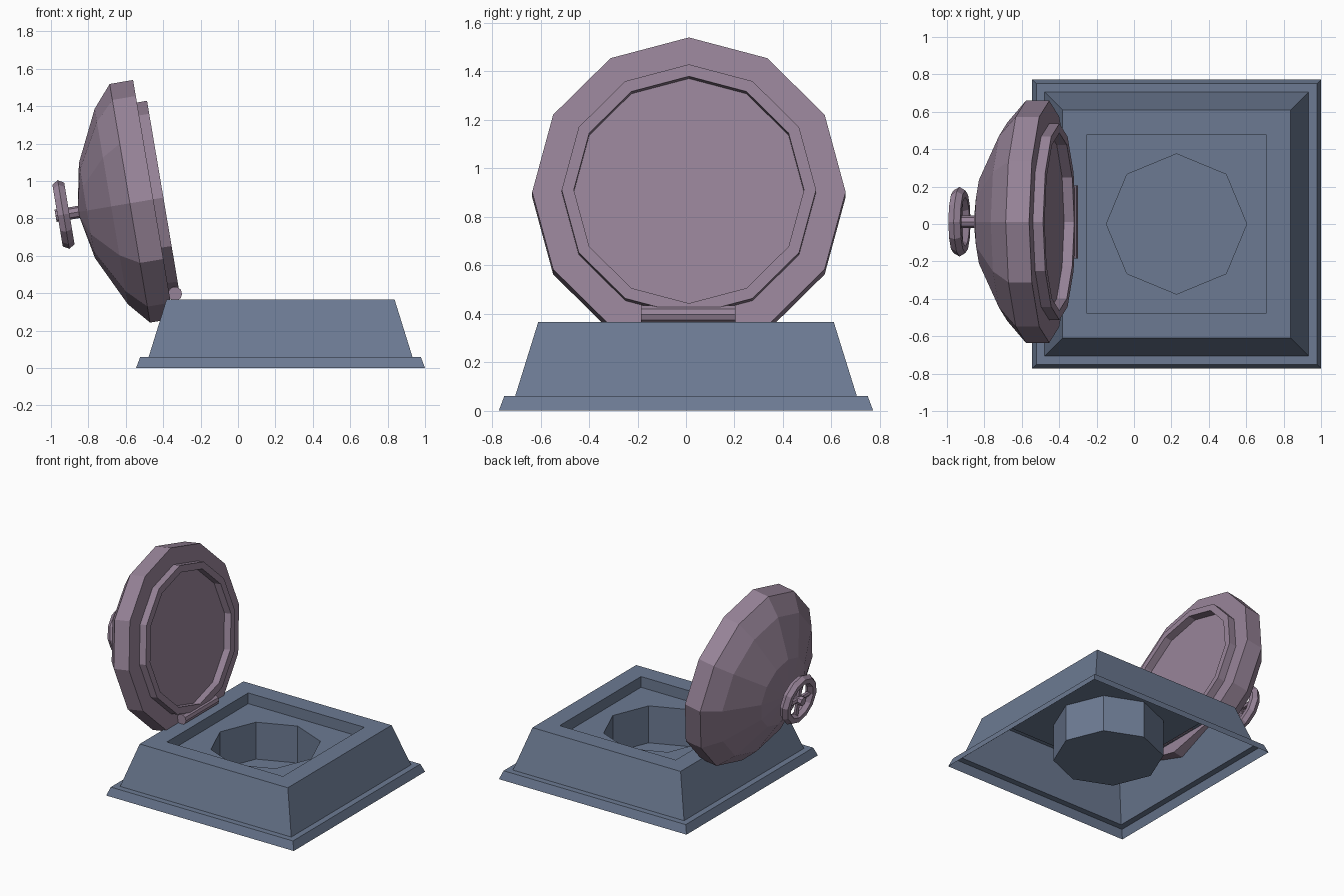
import bpy, math
from mathutils import Matrix, Vector

if "Cube" in bpy.data.objects:
    bpy.data.objects.remove(bpy.data.objects["Cube"])


def material(name, rgb):
    m = bpy.data.materials.new(name)
    m.diffuse_color = (*rgb, 1)
    m.use_nodes = True
    m.node_tree.nodes["Principled BSDF"].inputs["Base Color"].default_value = m.diffuse_color
    return m


slate = material("slate blue", (0.15, 0.195, 0.29))
mauve = material("dusty mauve", (0.31, 0.23, 0.315))


def circle(r, n):
    return [(r * math.cos(2 * math.pi * j / n), r * math.sin(2 * math.pi * j / n))
            for j in range(n)]


def square(h):
    # eight points so that it bridges cleanly to an octagon
    return [(h, 0), (h, h), (0, h), (-h, h), (-h, 0), (-h, -h), (0, -h), (h, -h)]


def skin(name, rings, mat, matrix=Matrix(), loop=False):
    """Skin a list of (outline, z) rings; a one-point outline is a pole."""
    verts, idx, faces = [], [], []
    for pts, z in rings:
        idx.append(range(len(verts), len(verts) + len(pts)))
        verts += [(x, y, z) for x, y in pts]
    pairs = list(zip(idx, idx[1:])) + ([(idx[-1], idx[0])] if loop else [])
    for a, b in pairs:
        n = max(len(a), len(b))
        for j in range(n):
            k = (j + 1) % n
            if len(a) == 1:
                faces.append((a[0], b[k], b[j]))
            elif len(b) == 1:
                faces.append((a[j], a[k], b[0]))
            else:
                faces.append((a[j], a[k], b[k], b[j]))
    me = bpy.data.meshes.new(name)
    me.from_pydata(verts, [], faces)
    me.materials.append(mat)
    ob = bpy.data.objects.new(name, me)
    ob.matrix_world = matrix
    bpy.context.collection.objects.link(ob)
    return ob


def lathe(name, profile, n, mat, matrix=Matrix(), loop=False):
    rings = [(circle(r, n) if r > 0 else [(0, 0)], z) for r, z in profile]
    return skin(name, rings, mat, matrix, loop)


def rod(name, r, z0, z1, n, mat, matrix):
    return lathe(name, [(0, z0), (r, z0), (r, z1), (0, z1)], n, mat, matrix)


# base: hollow stepped square shell with square recess and octagonal cup
cup = circle(0.375, 8)
skin("base", [(square(0.7725), 0), (square(0.75), 0.06), (square(0.705), 0.06),
              (square(0.61), 0.365), (square(0.478), 0.365), (square(0.478), 0.285),
              (cup, 0.285), (cup, 0.01), ([(0, 0)], 0.01)],
     slate, Matrix.Translation((0.2275, 0, 0)))

# lid frame: local z runs out through the dome, local x runs up the open lid
t = math.radians(9.6)
u = Vector((-math.sin(t), 0, math.cos(t)))
a = Vector((-math.cos(t), 0, -math.sin(t)))
frame = Matrix((u, Vector((0, 1, 0)), a)).transposed().to_4x4()
frame.translation = (-0.453, 0.012, 0.902)

# lid: flat underside with raised ring, rim band and faceted dome
lathe("lid", [(0, 0), (0.475, 0), (0.475, -0.055), (0.525, -0.055), (0.525, 0),
              (0.647, 0), (0.647, 0.127), (0.53, 0.228), (0.257, 0.36), (0, 0.41)],
      12, mauve, frame)

# hand wheel: stem, ring and spokes
rod("wheel_stem", 0.033, 0.38, 0.53, 8, mauve, frame)
tube = [(0.149 + 0.037 * math.cos(b), 0.487 + 0.037 * math.sin(b))
        for b in [math.radians(60 * i) for i in range(6)]]
lathe("wheel_ring", tube, 12, mauve, frame, loop=True)
for i in range(4):
    turn = Matrix.Rotation(i * math.pi / 2, 4, 'Z') @ Matrix.Rotation(math.pi / 2, 4, 'Y')
    rod("wheel_spoke", 0.018, 0.0, 0.14, 6, mauve,
        frame @ Matrix.Translation((0, 0, 0.487)) @ turn)

# hinge pin along the back edge of the base
rod("hinge_pin", 0.038, -0.195, 0.195, 10, mauve,
    Matrix.Translation((-0.337, 0.01, 0.397)) @ Matrix.Rotation(-math.pi / 2, 4, 'X'))
